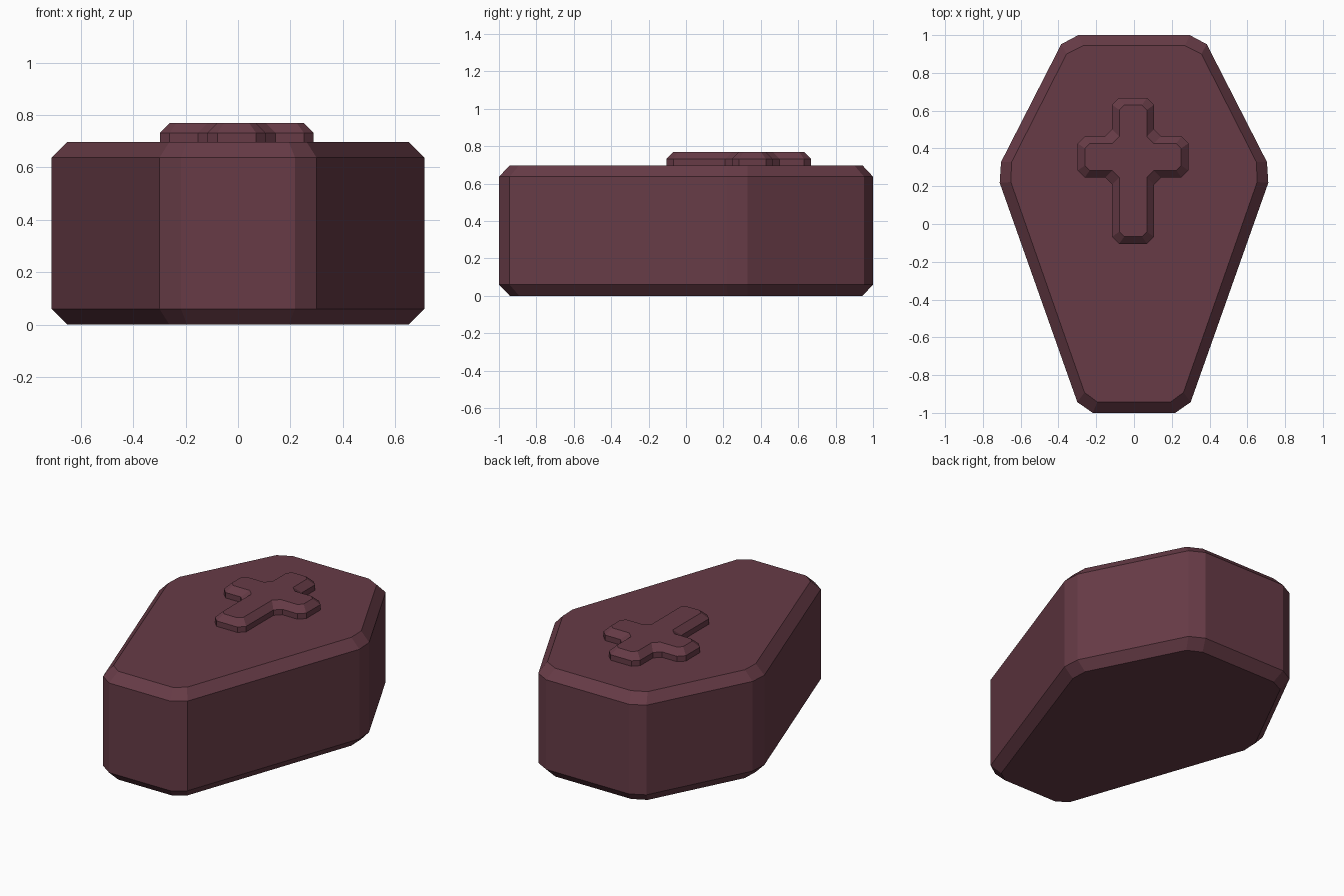
import bpy, bmesh

if "Cube" in bpy.data.objects:
    bpy.data.objects.remove(bpy.data.objects["Cube"])

wood = bpy.data.materials.new("dark_plum_wood")
wood.diffuse_color = (0.135, 0.044, 0.062, 1)
wood.use_nodes = True
wood.node_tree.nodes["Principled BSDF"].inputs["Base Color"].default_value = wood.diffuse_color


def mirrored(half):
    """Close a right-hand half outline by mirroring it over x = 0."""
    return half + [(-x, y) for x, y in reversed(half)]


def loft(name, layers, x_shift=0.0):
    """Stack matching outlines [(z, points), ...] into a capped solid."""
    bm = bmesh.new()
    rings = [[bm.verts.new((x + x_shift, y, z)) for x, y in pts] for z, pts in layers]
    n = len(rings[0])
    for a, b in zip(rings, rings[1:]):
        for i in range(n):
            j = (i + 1) % n
            bm.faces.new((a[i], a[j], b[j], b[i]))
    bm.faces.new(rings[0])
    bm.faces.new(rings[-1])
    bmesh.ops.recalc_face_normals(bm, faces=bm.faces[:])
    mesh = bpy.data.meshes.new(name)
    bm.to_mesh(mesh)
    bm.free()
    mesh.materials.append(wood)
    obj = bpy.data.objects.new(name, mesh)
    bpy.context.collection.objects.link(obj)
    return obj


# Coffin body: wide wall outline, narrower outline on lid and underside
wall = mirrored([(0.295, 1.0), (0.385, 0.952), (0.704, 0.328),
                 (0.711, 0.218), (0.30, -0.943), (0.218, -1.0)])
rim = mirrored([(0.27, 0.944), (0.357, 0.90), (0.648, 0.328),
                (0.652, 0.222), (0.262, -0.892), (0.194, -0.942)])
loft("coffin_body", [(0, rim), (0.06, wall), (0.637, wall), (0.697, rim)])


def cross(d, c, k):
    """Cross outline inset by d, outer corners cut by c, inner corners by k."""
    w, arm = 0.111 - d, 0.293 - d
    top, bottom = 0.668 - d, -0.105 + d
    hi, lo = 0.464 - d, 0.246 + d
    return mirrored([(w - c, top), (w, top - c), (w, hi + k), (w + k, hi),
                     (arm - c, hi), (arm, hi - c), (arm, lo + c), (arm - c, lo),
                     (w + k, lo), (w, lo - k), (w, bottom + c), (w - c, bottom)])


# Raised cross on the lid with a bevelled top
base, face = cross(0, 0.037, 0.037), cross(0.038, 0.026, 0.037)
loft("lid_cross", [(0.68, base), (0.732, base), (0.77, face)], x_shift=-0.005)
